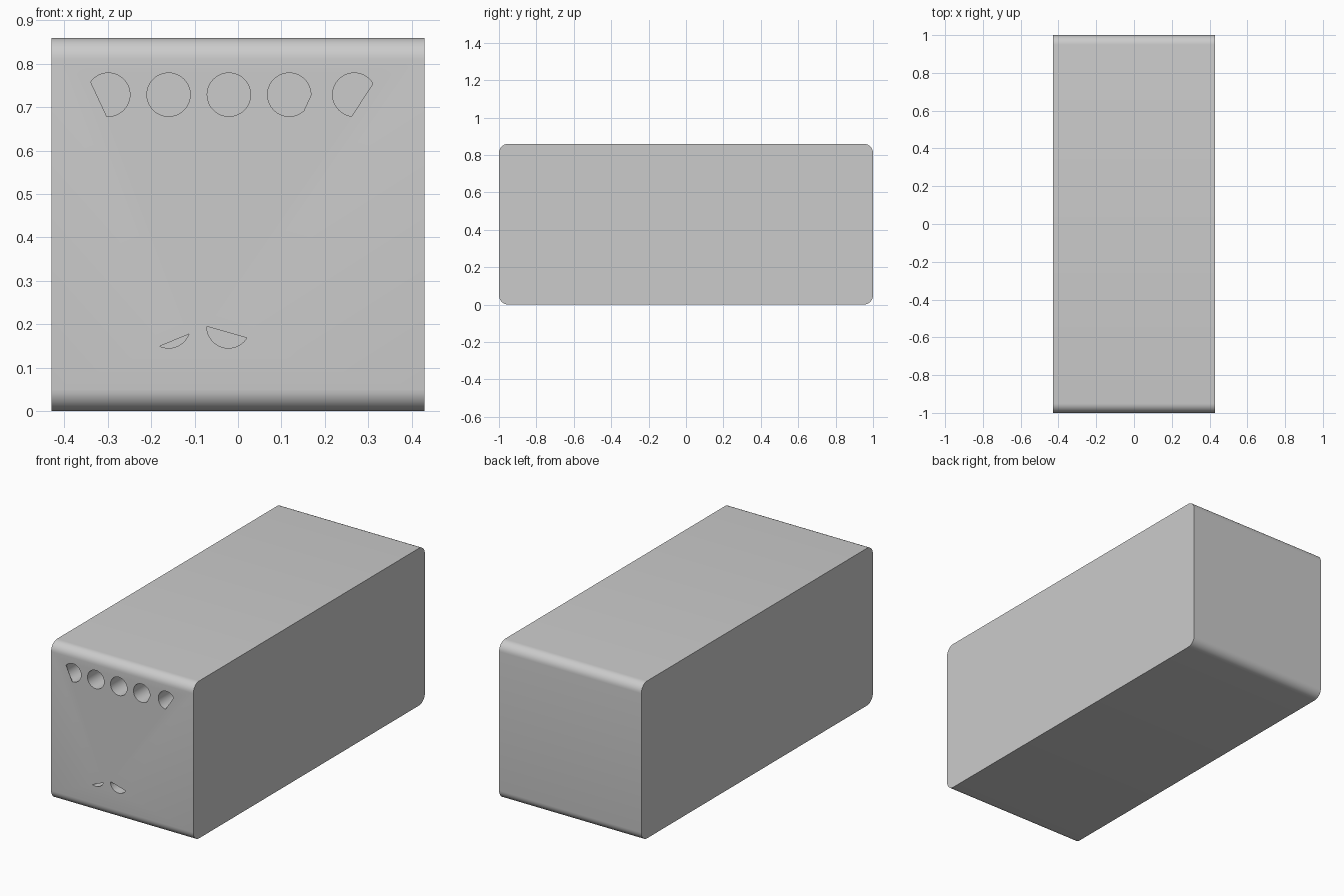
import bpy, bmesh, math

if "Cube" in bpy.data.objects:
    bpy.data.objects.remove(bpy.data.objects["Cube"])

W, L, H, R = 0.43, 1.0, 0.86, 0.05      # half width, half length, height, corner radius
HOLE_R, FRONT = 0.05, -L


def make_object(name, bm):
    bmesh.ops.recalc_face_normals(bm, faces=bm.faces)
    mesh = bpy.data.meshes.new(name)
    bm.to_mesh(mesh)
    bm.free()
    ob = bpy.data.objects.new(name, mesh)
    bpy.context.collection.objects.link(ob)
    return ob


def add_prism(bm, points, offset):
    face = bm.faces.new([bm.verts.new(p) for p in points])
    new = bmesh.ops.extrude_face_region(bm, geom=[face])["geom"]
    bmesh.ops.translate(bm, vec=offset,
                        verts=[v for v in new if isinstance(v, bmesh.types.BMVert)])


def arc(cx, cz, r, a0, a1, y, full):
    n = 48 if full else max(8, round((a1 - a0) / 7.5))
    steps = n if full else n + 1
    angles = [math.radians(a0 + (a1 - a0) * i / n) for i in range(steps)]
    return [(cx + r * math.cos(a), y, cz + r * math.sin(a)) for a in angles]


# Body: rounded side profile extruded across the width
profile = []
for cy, cz, start in ((L - R, H - R, 0), (R - L, H - R, 90), (R - L, R, 180), (L - R, R, 270)):
    for i in range(9):
        a = math.radians(start + 90 * i / 8)
        profile.append((-W, cy + R * math.cos(a), cz + R * math.sin(a)))
bm = bmesh.new()
add_prism(bm, profile, (2 * W, 0, 0))
body = make_object("body", bm)

# Front holes: centre x, centre z, start and end angle of the open part
holes = [(-0.299, 0.729, -94, 144), (-0.160, 0.729, 0, 360), (-0.021, 0.729, 0, 360),
         (0.118, 0.729, -2, 312), (0.268, 0.729, 31, 263),
         (-0.160, 0.195, 246, 339), (-0.022, 0.195, 180, 328)]

# Openings are partly covered by a thin skin; full round bores lie behind it
openings, bores = bmesh.new(), bmesh.new()
for x, z, a0, a1 in holes:
    add_prism(openings, arc(x, z, HOLE_R, a0, a1, FRONT - 0.05, a1 - a0 == 360), (0, 0.053, 0))
    add_prism(bores, arc(x, z, HOLE_R + 0.0005, 0, 360, FRONT + 0.002, True), (0, 0.3, 0))

bpy.context.view_layer.objects.active = body
body.select_set(True)
for name, cutter_bm in (("bore_cutter", bores), ("opening_cutter", openings)):
    cutter = make_object(name, cutter_bm)
    mod = body.modifiers.new(name, "BOOLEAN")
    mod.operation, mod.solver, mod.object = "DIFFERENCE", "EXACT", cutter
    bpy.ops.object.modifier_apply(modifier=name)
    bpy.data.objects.remove(cutter)

bpy.ops.object.shade_smooth_by_angle(angle=math.radians(30))
